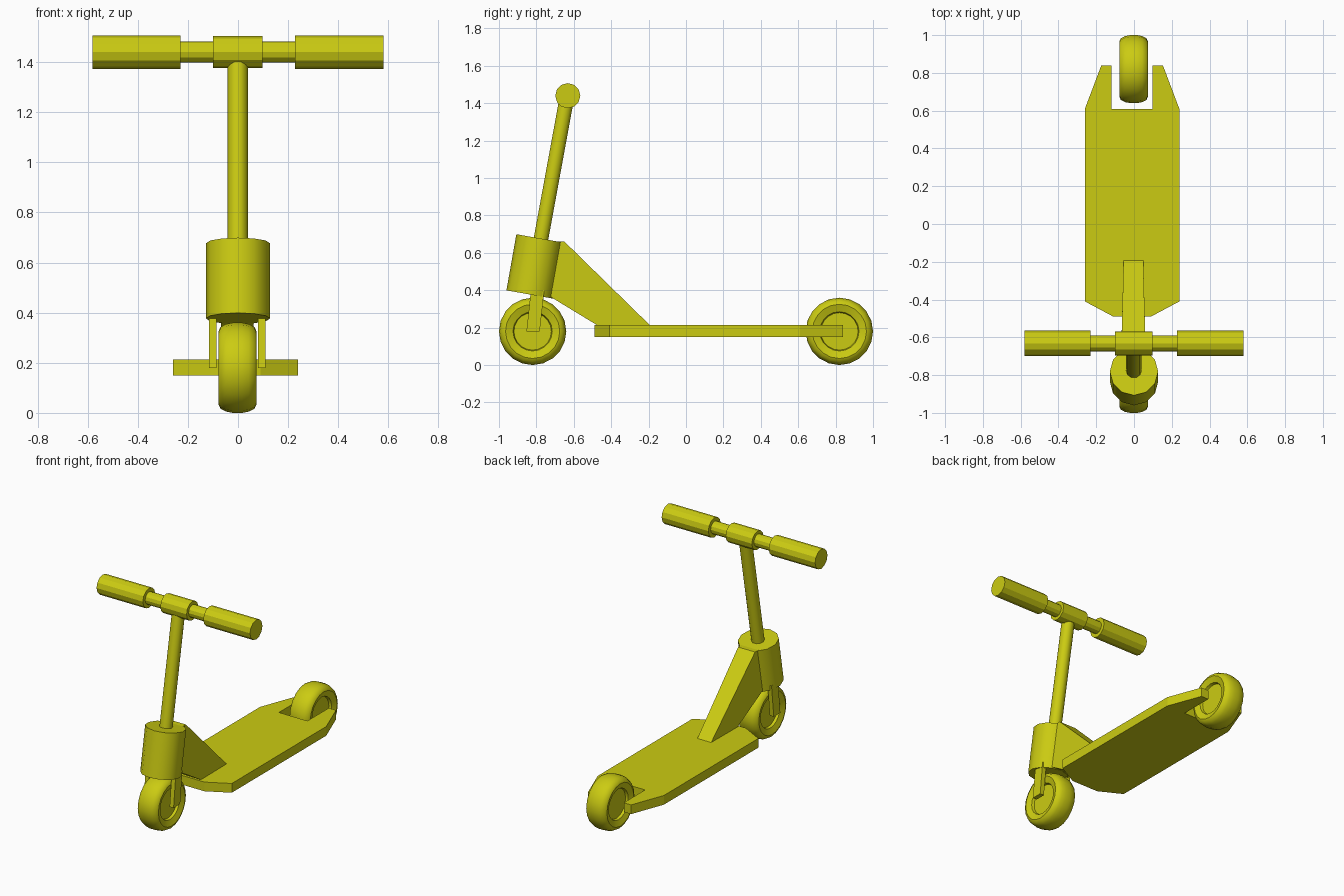
import bpy, bmesh, math
from mathutils import Vector

if "Cube" in bpy.data.objects:
    bpy.data.objects.remove(bpy.data.objects["Cube"])

yellow = bpy.data.materials.new("olive_yellow")
yellow.diffuse_color = (0.6, 0.6, 0.006, 1)
yellow.use_nodes = True
yellow.node_tree.nodes["Principled BSDF"].inputs["Base Color"].default_value = yellow.diffuse_color


def finish(name, bm, smooth=None):
    bmesh.ops.recalc_face_normals(bm, faces=bm.faces[:])
    me = bpy.data.meshes.new(name)
    bm.to_mesh(me)
    bm.free()
    me.materials.append(yellow)
    ob = bpy.data.objects.new(name, me)
    bpy.context.collection.objects.link(ob)
    if smooth:
        bpy.ops.object.select_all(action='DESELECT')
        ob.select_set(True)
        bpy.context.view_layer.objects.active = ob
        bpy.ops.object.shade_smooth_by_angle(angle=math.radians(smooth))
    return ob


def tube(name, a, b, r, sides=12, smooth=None):
    """Closed cylinder from a to b, with a vertex row on the x side."""
    a, b = Vector(a), Vector(b)
    d = (b - a).normalized()
    u = Vector((1, 0, 0)) if abs(d.x) < 0.9 else Vector((0, 0, 1))
    v = d.cross(u).normalized()
    bm = bmesh.new()
    rings = []
    for c in (a, b):
        rings.append([bm.verts.new(c + r * (math.cos(t) * u + math.sin(t) * v))
                      for t in (2 * math.pi * i / sides for i in range(sides))])
    for i in range(sides):
        j = (i + 1) % sides
        bm.faces.new((rings[0][i], rings[0][j], rings[1][j], rings[1][i]))
    for ring in rings:
        bm.faces.new(ring)
    return finish(name, bm, smooth)


def prism(name, low, high):
    """Solid between two matching outlines."""
    bm = bmesh.new()
    a = [bm.verts.new(p) for p in low]
    b = [bm.verts.new(p) for p in high]
    n = len(a)
    for i in range(n):
        j = (i + 1) % n
        bm.faces.new((a[i], a[j], b[j], b[i]))
    bm.faces.new(a)
    bm.faces.new(b)
    return finish(name, bm)


def wheel(name, y):
    # half profile (radius, x): recessed hub, rim lip, rounded tyre
    half = [(0.10, 0.045), (0.105, 0.062), (0.128, 0.07), (0.145, 0.076),
            (0.163, 0.068), (0.175, 0.045), (0.18, 0.018)]
    prof = half + [(r, -x) for r, x in reversed(half)]
    n = 20
    bm = bmesh.new()
    rings = []
    for r, x in prof:
        rings.append([bm.verts.new((x - 0.002, y + r * math.cos(t), 0.18 + r * math.sin(t)))
                      for t in (2 * math.pi * i / n for i in range(n))])
    for p, q in zip(rings, rings[1:]):
        for i in range(n):
            j = (i + 1) % n
            bm.faces.new((p[i], p[j], q[j], q[i]))
    bm.faces.new(rings[0])
    bm.faces.new(rings[-1])
    return finish(name, bm, 40)


# wheels
wheel("front_wheel", -0.82)
wheel("rear_wheel", 0.82)

# deck with rear wheel slot, slightly off centre
half = [(0.10, -0.49), (0.25, -0.41), (0.25, 0.61), (0.163, 0.84), (0.108, 0.84), (0.108, 0.61)]
outline = half + [(-x, y) for x, y in reversed(half)]
prism("deck", [(x - 0.01, y, 0.15) for x, y in outline],
      [(x - 0.01, y, 0.213) for x, y in outline])

# sloping neck between deck and head tube
side = [(-0.76, 0.40, 0.066), (-0.717, 0.36, 0.066), (-0.47, 0.21, 0.055),
        (-0.19, 0.21, 0.052), (-0.65, 0.66, 0.064), (-0.72, 0.66, 0.066)]
prism("neck", [(-w - 0.003, y, z) for y, z, w in side],
      [(w - 0.003, y, z) for y, z, w in side])

# head tube, steering stem
tube("head_tube", (0, -0.834, 0.377), (0, -0.781, 0.677), 0.128, 12, 40)
tube("stem", (-0.001, -0.778, 0.66), (-0.001, -0.635, 1.44), 0.041, 10, 40)

# fork legs
for s, label in ((-1, "left"), (1, "right")):
    xs = (s * 0.083 - 0.003, s * 0.113 - 0.003)
    quad = [(-0.853, 0.18), (-0.782, 0.18), (-0.758, 0.40), (-0.829, 0.40)]
    prism("fork_leg_" + label, [(xs[0], y, z) for y, z in quad],
          [(xs[1], y, z) for y, z in quad])

# handlebar, clamp and grips
by, bz = -0.632, 1.44
tube("handlebar", (-0.5, by, bz), (0.5, by, bz), 0.042)
tube("bar_clamp", (-0.1, by, bz), (0.098, by, bz), 0.064)
tube("grip_left", (-0.58, by, bz), (-0.23, by, bz), 0.067)
tube("grip_right", (0.227, by, bz), (0.58, by, bz), 0.067)
